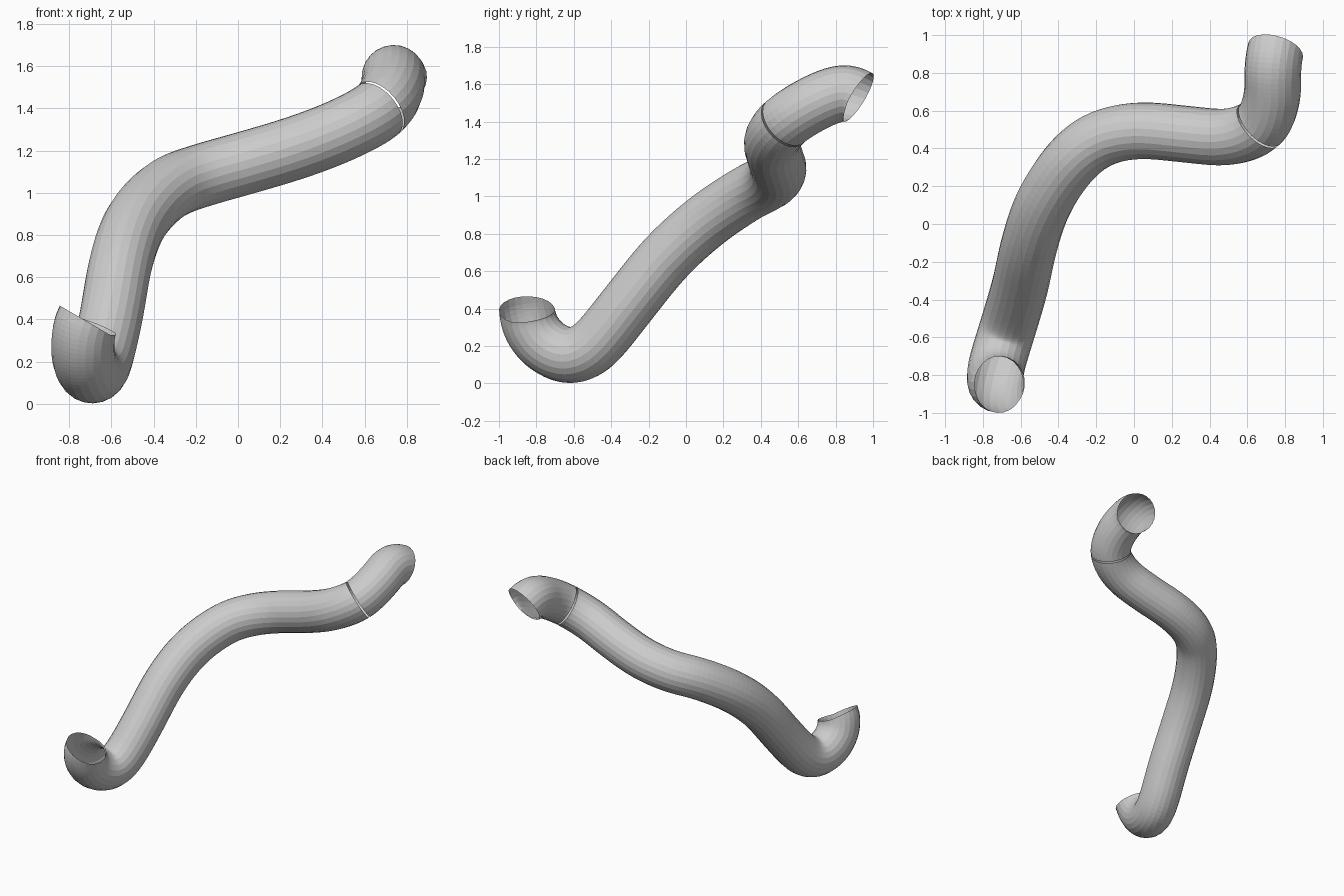
import bpy, bmesh, math
from mathutils import Vector, Quaternion

if "Cube" in bpy.data.objects:
    bpy.data.objects.remove(bpy.data.objects["Cube"])

RADIUS, SIDES, STEPS = 0.15, 24, 8

# Centreline of the bent pipe, low front mouth to high back mouth
PATH = [Vector(p) for p in [
    (-0.715, -0.85, 0.39), (-0.735, -0.82, 0.285), (-0.725, -0.74, 0.195),
    (-0.69, -0.62, 0.15), (-0.65, -0.49, 0.205), (-0.60, -0.315, 0.417),
    (-0.555, -0.11, 0.67), (-0.48, 0.11, 0.87), (-0.34, 0.325, 1.015),
    (-0.18, 0.45, 1.08), (0.03, 0.495, 1.14), (0.28, 0.475, 1.215),
    (0.50, 0.46, 1.30), (0.67, 0.525, 1.395), (0.73, 0.67, 1.49),
    (0.735, 0.82, 1.55), (0.75, 0.92, 1.53)]]
MOUTH_A = Vector((0.50, 0.0, 0.86)).normalized()
MOUTH_B = Vector((0.25, 0.83, -0.50)).normalized()
SEAM = 13


def sample_path():
    """Catmull-Rom samples; outer control points set the mouth directions."""
    c = [PATH[1] + MOUTH_A * 0.2] + PATH + [PATH[-2] + MOUTH_B * 0.2]
    out = []
    for i in range(1, len(c) - 2):
        a, b, d, e = c[i - 1:i + 3]
        for k in range(STEPS):
            t = k / STEPS
            out.append(0.5 * (2 * b + (d - a) * t + (2 * a - 5 * b + 4 * d - e) * t * t
                              + (3 * b - a - 3 * d + e) * t ** 3))
    out.append(PATH[-1].copy())
    # even out small wobbles
    for _ in range(6):
        out = [out[0]] + [(out[i - 1] + 2 * out[i] + out[i + 1]) / 4
                          for i in range(1, len(out) - 1)] + [out[-1]]
    return out


def frames(points):
    """Twist-free (centre, side, up) frame at each sample."""
    tang = [(points[min(i + 1, len(points) - 1)] - points[max(i - 1, 0)]).normalized()
            for i in range(len(points))]
    tang[0], tang[-1] = -MOUTH_A, MOUTH_B
    side = tang[0].orthogonal().normalized()
    result = []
    for i, t in enumerate(tang):
        if i:
            side = tang[i - 1].rotation_difference(t) @ side
        side = (side - t * side.dot(t)).normalized()
        result.append((points[i], side, t.cross(side), t))
    return result


def tube(name, rings):
    """Open-ended pipe skin through the given frames."""
    bm = bmesh.new()
    loops = []
    for p, s, u, _ in rings:
        loops.append([bm.verts.new(p + RADIUS * (s * math.cos(a) + u * math.sin(a)))
                      for a in (2 * math.pi * k / SIDES for k in range(SIDES))])
    for r0, r1 in zip(loops, loops[1:]):
        for k in range(SIDES):
            n = (k + 1) % SIDES
            bm.faces.new((r0[k], r0[n], r1[n], r1[k]))
    mesh = bpy.data.meshes.new(name)
    bm.to_mesh(mesh)
    bm.free()
    bpy.context.collection.objects.link(bpy.data.objects.new(name, mesh))


# Two pipe sections separated by a hairline seam
all_frames = frames(sample_path())
cut = SEAM * STEPS
p, s, u, t = all_frames[cut]
tube("main_pipe", all_frames[:cut] + [(p - t * 0.006, s, u, t)])
tube("end_pipe", [(p + t * 0.006, s, u, t)] + all_frames[cut + 1:])
